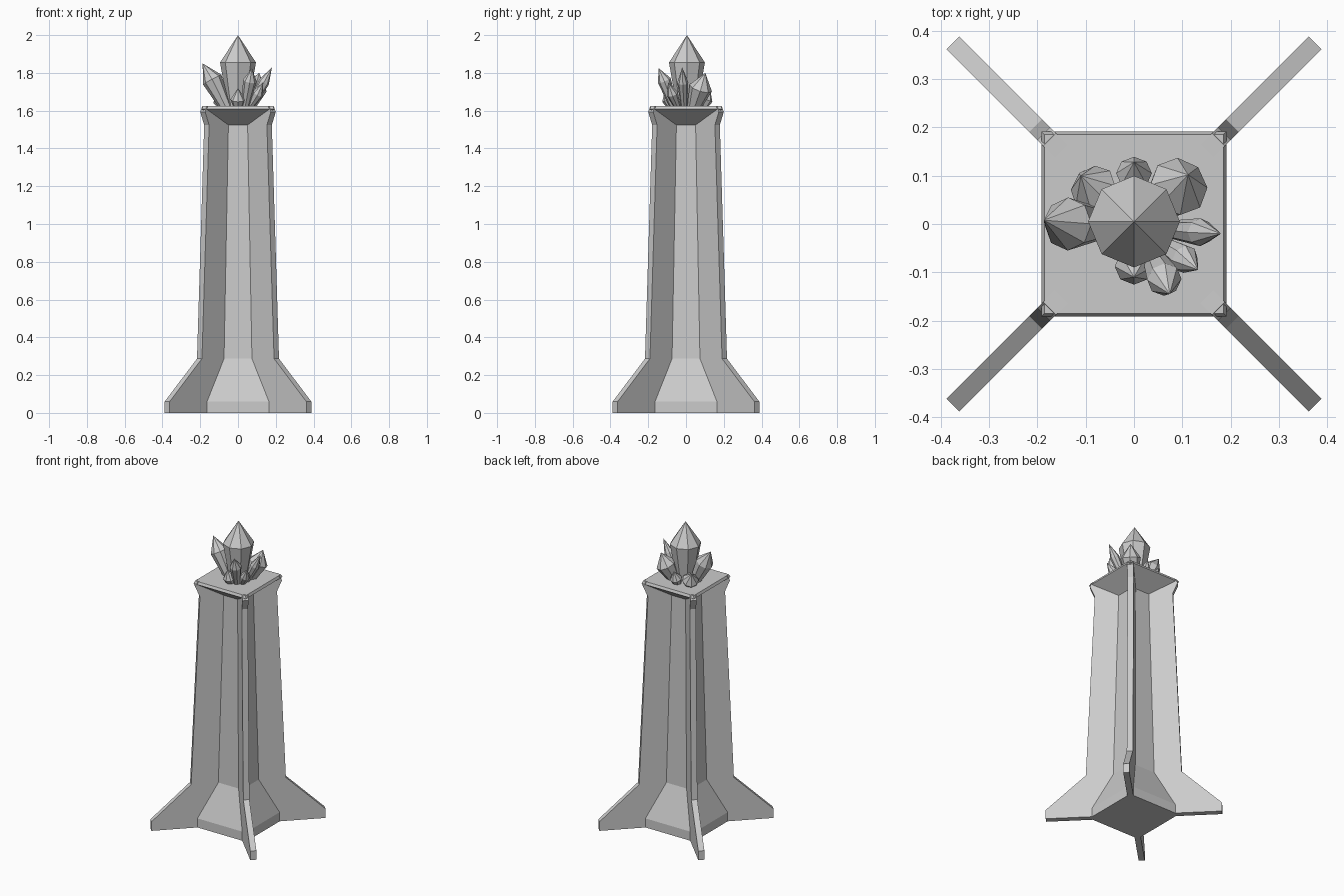
import bpy, bmesh, math
from mathutils import Vector

if "Cube" in bpy.data.objects:
    bpy.data.objects.remove(bpy.data.objects["Cube"])


def finish(name, bm):
    bmesh.ops.recalc_face_normals(bm, faces=bm.faces)
    me = bpy.data.meshes.new(name)
    bm.to_mesh(me)
    bm.free()
    ob = bpy.data.objects.new(name, me)
    bpy.context.collection.objects.link(ob)
    return ob


def bridge(bm, a, b):
    n = len(a)
    for i in range(n):
        bm.faces.new((a[i], a[(i + 1) % n], b[(i + 1) % n], b[i]))


# square pillar core with flared foot and cap: (half width, z)
profile = [(.19, 0), (.19, .06), (.10, .287), (.077, 1.524), (.192, 1.608), (.185, 1.625)]
bm = bmesh.new()
rings = [[bm.verts.new((sx * w, sy * w, z)) for sx, sy in ((-1, -1), (1, -1), (1, 1), (-1, 1))]
         for w, z in profile]
for a, b in zip(rings, rings[1:]):
    bridge(bm, a, b)
bm.faces.new(rings[0])
bm.faces.new(rings[-1])
finish("pillar_core", bm)

# four thin diagonal buttress fins: (x = y position along the diagonal, z)
outline = [(.03, 0), (.375, 0), (.375, .06), (.204, .287), (.166, 1.524),
           (.187, 1.594), (.175, 1.626), (.03, 1.62)]
for k in range(4):
    ang = math.radians(45 + 90 * k)
    d = Vector((math.cos(ang), math.sin(ang), 0))
    side = Vector((-d.y, d.x, 0)) * .0185
    bm = bmesh.new()
    left, right = [[bm.verts.new(d * r * math.sqrt(2) + Vector((0, 0, z)) + s * side)
                    for r, z in outline] for s in (-1, 1)]
    bridge(bm, left, right)
    bm.faces.new(left)
    bm.faces.new(right)
    finish("buttress_fin_%d" % (k + 1), bm)


# faceted crystal: narrow base, wide shoulder, pointed tip
def crystal(name, base, shoulder, tip, r, taper=.55, sides=8):
    base, shoulder, tip = Vector(base), Vector(shoulder), Vector(tip)
    rot = Vector((0, 0, 1)).rotation_difference((tip - base).normalized())
    bm = bmesh.new()

    def ring(c, rad):
        return [bm.verts.new(c + rot @ Vector((rad * math.cos(math.tau * i / sides),
                                               rad * math.sin(math.tau * i / sides), 0)))
                for i in range(sides)]
    low, high = ring(base, r * taper), ring(shoulder, r)
    bridge(bm, low, high)
    bm.faces.new(low)
    top = bm.verts.new(tip)
    for i in range(sides):
        bm.faces.new((high[i], high[(i + 1) % sides], top))
    finish(name, bm)


crystal("main_crystal", (0, .005, 1.61), (0, .005, 1.855), (0, .005, 2.0), .095)

# smaller crystals leaning outward around the main one
small = [
    ((-.06, 0, 1.61), (-.137, 0, 1.765), (-.187, .008, 1.85), .055),
    ((.06, -.01, 1.61), (.137, -.017, 1.75), (.18, -.02, 1.83), .029),
    ((.055, -.04, 1.61), (.105, -.073, 1.69), (.133, -.095, 1.75), .03),
    ((.035, -.06, 1.61), (.063, -.115, 1.76), (.074, -.145, 1.825), .036),
    ((.05, .04, 1.61), (.093, .078, 1.72), (.112, .102, 1.80), .062),
    ((0, .085, 1.61), (0, .105, 1.66), (0, .128, 1.715), .037),
    ((-.06, .05, 1.61), (-.085, .075, 1.66), (-.11, .10, 1.715), .05),
    ((0, -.07, 1.61), (0, -.088, 1.66), (0, -.11, 1.72), .04),
]
for i, c in enumerate(small):
    crystal("small_crystal_%d" % (i + 1), *c)
